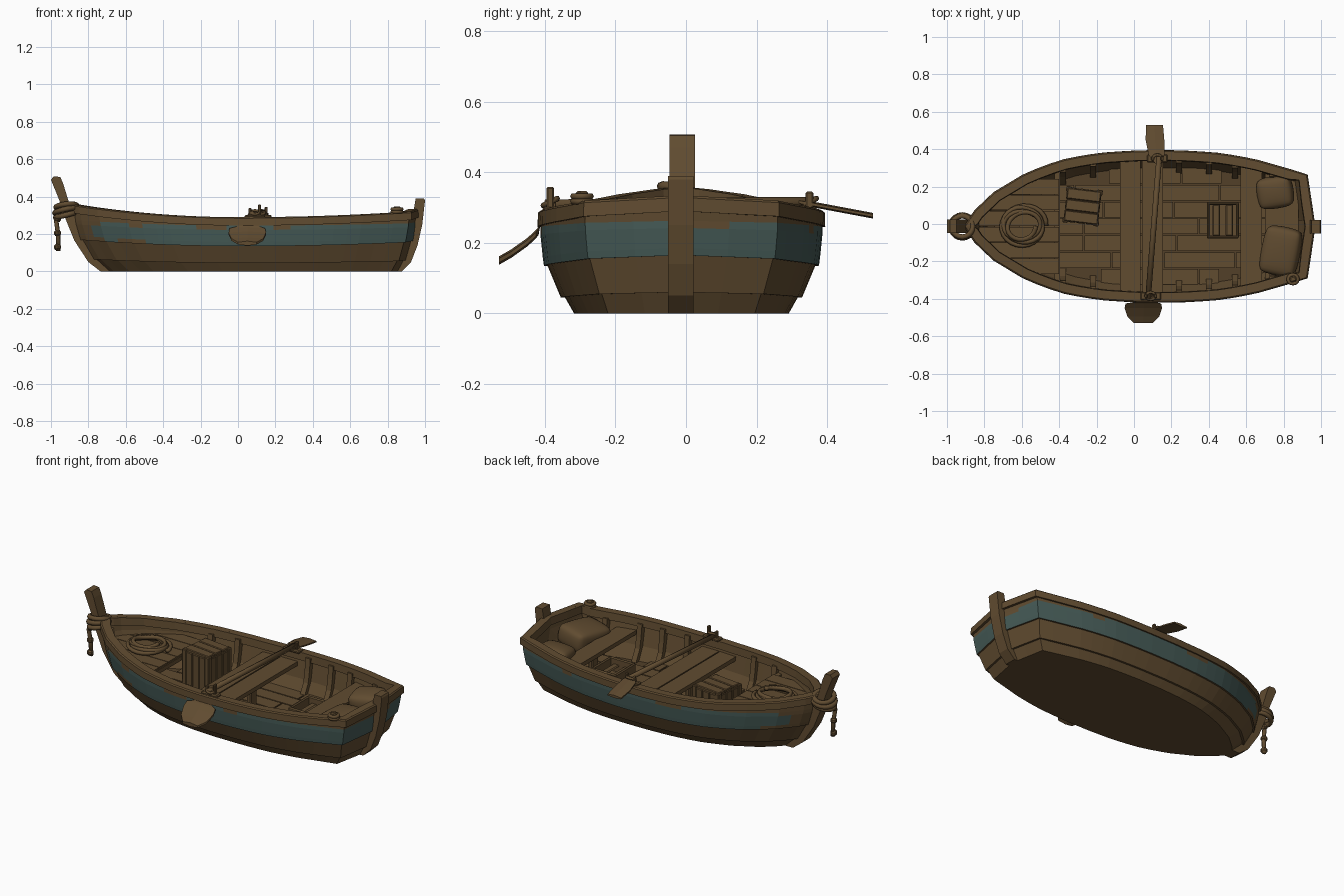
import bpy, bmesh, math, random
from mathutils import Vector, Matrix

if "Cube" in bpy.data.objects:
    bpy.data.objects.remove(bpy.data.objects["Cube"])
random.seed(4)
YC = -0.013  # hull centreline


def mat(name, c):
    m = bpy.data.materials.new(name)
    m.diffuse_color = (*c, 1)
    m.use_nodes = True
    m.node_tree.nodes["Principled BSDF"].inputs["Base Color"].default_value = m.diffuse_color
    return m


WOOD = mat("brown wood", (0.119, 0.072, 0.030))
DARK = mat("dark seam", (0.085, 0.051, 0.022))
BLUE = mat("faded blue paint", (0.060, 0.103, 0.094))


def finish(name, bm, mats, smooth=False):
    bmesh.ops.recalc_face_normals(bm, faces=bm.faces)
    me = bpy.data.meshes.new(name)
    bm.to_mesh(me)
    bm.free()
    for m in mats:
        me.materials.append(m)
    for p in me.polygons:
        p.use_smooth = smooth
    ob = bpy.data.objects.new(name, me)
    bpy.context.collection.objects.link(ob)
    return ob


def loft(name, rings, mats=(WOOD,), rule=None, caps=True, loop=False, smooth=False):
    bm = bmesh.new()
    vs = [[bm.verts.new(p) for p in r] for r in rings]
    n, k = len(rings[0]), len(rings)
    for i in range(k if loop else k - 1):
        a, b = vs[i], vs[(i + 1) % k]
        for j in range(n):
            f = bm.faces.new((a[j], a[(j + 1) % n], b[(j + 1) % n], b[j]))
            f.material_index = rule(i, j) if rule else 0
    if caps and not loop:
        bm.faces.new(vs[0])
        f = bm.faces.new(vs[-1])
        f.material_index = len(mats) - 1 if rule else 0
    return finish(name, bm, mats, smooth)


def prism(name, pts, fn, a, b):
    """Extrude a 2D polygon; fn(p, q, t) places it in space."""
    return loft(name, [[fn(p, q, t) for p, q in pts] for t in (a, b)])


def box(name, loc, size, rot=(0, 0, 0), bevel=0.006, m=WOOD):
    bm = bmesh.new()
    bmesh.ops.create_cube(bm, size=1, matrix=Matrix.Diagonal((*size, 1)))
    ob = finish(name, bm, [m])
    ob.location, ob.rotation_euler = loc, rot
    if bevel:
        mod = ob.modifiers.new("bevel", 'BEVEL')
        mod.width, mod.segments = bevel, 1
    return ob


def tube(name, pts, r, closed=False, sides=8):
    pts = [Vector(p) for p in pts]
    n, rings = len(pts), []
    for i, p in enumerate(pts):
        t = (pts[(i + 1) % n] - pts[i - 1]) if closed or 0 < i < n - 1 else \
            (pts[1] - pts[0] if i == 0 else pts[-1] - pts[-2])
        s = t.cross(Vector((1, 0, 0)) if abs(t.normalized().z) > .8 else Vector((0, 0, 1))).normalized()
        w = s.cross(t).normalized()
        rings.append([p + r * (math.cos(a) * s + math.sin(a) * w)
                      for a in (2 * math.pi * q / sides for q in range(sides))])
    return loft(name, rings, loop=closed, smooth=True)


def interp(tab, x):
    for a, b in zip(tab, tab[1:]):
        if x <= b[0]:
            t = max(0, (x - a[0]) / (b[0] - a[0]))
            return [p + (q - p) * t for p, q in zip(a, b)]
    return list(tab[-1])


# Hull lines: half-breadth along the length, and one row per level:
# z, bow x, stern corner x, stern centre x, breadth scale, bow rise, stern rise
BEAM = [(0, 0), (.03, .08), (.085, .175), (.17, .268), (.23, .315), (.29, .35), (.35, .372), (.41, .386),
        (.5, .397), (.6, .398), (.67, .394), (.74, .384), (.8, .368), (.86, .345), (1, .272)]
LEV = [(0, -.71, .82, .86, .765, 0, 0), (.045, -.78, .85, .89, .83, .02, .01),
       (.135, -.85, .885, .93, .95, .035, .02), (.245, -.89, .91, .95, 1, .03, .012),
       (.29, -.90, .92, .96, 1, .07, .03)]
U = [0, .015, .03, .055, .085, .125, .17, .21, .25, .29, .33, .37, .41, .46, .51, .555, .6,
     .65, .7, .74, .78, .82, .86, .91, .955, 1]


def ring(z, off=0, dz=0, flat=False):
    _, bow, side, cen, sc, rb, rs = interp(LEV, z)
    if flat:
        rb = rs = 0
    half = [(bow + u * (side - bow), interp(BEAM, u)[1] * sc,
             z + (rb if u < .5 else rs) * (2 * u - 1) ** 2) for u in U]
    mid = [((side + cen) / 2, half[-1][1] / 2, z + rs * 1.25)]
    pts = half + mid + [(cen, 0, z + rs * 1.5)] + [(x, -y, h) for x, y, h in reversed(half[1:] + mid)]
    out, n = [], len(pts)
    for i, (x, y, h) in enumerate(pts):
        a, b = pts[i - 1], pts[(i + 1) % n]
        t = Vector((b[0] - a[0], b[1] - a[1])).normalized()
        out.append((x - t.y * off, y + t.x * off + YC, h + dz))
    return out


def breadth(x, z):
    _, bow, side, _, sc, _, _ = interp(LEV, z)
    return interp(BEAM, (x - bow) / (side - bow))[1] * sc


# Lapped hull planks, inner skin and floor bed in one shell
spec = [(0, 0), (.045, 0), (.045, .012), (.135, .002), (.135, .012), (.158, .011), (.222, .006),
        (.245, .002), (.29, 0)]
rings = [ring(z, o) for z, o in spec]
rings += [ring(.29, -.03), ring(.245, -.03), ring(.135, -.03), ring(.065, -.03, flat=True)]
NR = len(rings[0])
chips = {(i, j) for i in (4, 6) for j in range(NR) if random.random() < (.08 if i == 4 else .16)}


def paint(i, j):
    if i in (4, 5, 6):
        edge = min(j, NR - 1 - j)
        return 0 if edge < (3 if i == 5 else 4) or (i, j) in chips else 1
    return 0


loft("hull", rings, (WOOD, BLUE, DARK), paint)

# Gunwale rail
loft("gunwale_rail", [ring(.29, .010, -.045), ring(.29, .009, -.006), ring(.29, .002, 0),
                      ring(.29, -.044, 0), ring(.29, -.048, -.045)], loop=True)

# Stem and stern posts
side_on = lambda p, q, t: (p, t + YC, q)
prism("bow_post", [(-1, .49), (-.985, .508), (-.95, .505), (-.935, .47), (-.895, .34), (-.84, .29),
                   (-.80, .12), (-.68, 0), (-.735, 0), (-.80, .05), (-.875, .165), (-.93, .30),
                   (-.955, .38)], side_on, -.034, .038)
prism("stern_post", [(1, .38), (.995, .39), (.95, .39), (.94, .33), (.90, .2), (.82, 0), (.875, 0),
                     (.925, .05), (.96, .14), (.985, .25)], side_on, -.038, .034)

# Floor planks
for k in range(7):
    y = -.27 + k * .09
    x = -.62
    while x < .8:
        end = x + random.uniform(.25, .5)
        a, b = x, min(end, .82)
        while a < b and breadth(a, .08) < abs(y) + .06:
            a += .02
        while b > a and breadth(b, .08) < abs(y) + .06:
            b -= .02
        if b - a > .06:
            box("floor_plank", ((a + b) / 2, y + YC, .069), (b - a - .008, .083, .014), bevel=0)
        x = end

# Ribs on both sides
for x in (-.38, -.22, .24, .40, .54, .74):
    for s in (1, -1):
        zs = (.065, .135, .2, .275)
        b = [(breadth(x, z) - .022, z) for z in zs]
        prism("rib", b + [(y - .035, z) for y, z in reversed(b)],
              lambda p, q, t, s=s: (t, s * p + YC, q), x - .016, x + .016)


# Seats: each plank follows the hull at its ends
def thwart(name, x0, x1, z):
    a, b = breadth(x0, z) - .028, breadth(x1, z) - .028
    prism(name, [(x0, -a), (x1, -b), (x1, b), (x0, a)], lambda p, q, t: (p, q + YC, t), z - .025, z)


thwart("middle_seat", -.075, .035, .225)
thwart("middle_seat", .042, .155, .225)
thwart("stern_seat", .57, .685, .225)
thwart("stern_locker", .70, .88, .16)
for x in (-.02, .1, .63):
    box("seat_support", (x, YC, .13), (.03, .06, .14))

# Bow deck in lengthwise planks
inv = [(y, -.885 + u * 1.79) for u, y in BEAM[:8]]
for k in range(-4, 4):
    y0, y1 = k * .085 + .002, (k + 1) * .085 - .002
    f = lambda y: min(-.41, interp(inv, abs(y) + .035)[1])
    ym = (y0 + y1) / 2
    if f(ym) < -.43:
        prism("bow_deck_plank", [(-.4, y0), (-.4, y1), (f(y1), y1), (f(ym), ym), (f(y0), y0)],
              lambda p, q, t: (p, q + YC, t), .225, .245)
thwart("bow_deck_beam", -.425, -.395, .235)

# Rope coil on the bow deck
coil = []
for i in range(97):
    a = i * math.pi / 12
    r = .125 - .012 * (i / 24) + .008 * math.sin(a * 1.7)
    coil.append((-.595 + r * math.cos(a), -.01 + .85 * r * math.sin(a), .257 + .007 * (i / 24) + .004 * math.sin(a * 2.3)))
tube("rope_coil", coil, .012, sides=6)

# Mooring rope wound on the bow post, with a hanging end
for k, (z, r) in enumerate(((.302, .058), (.325, .062), (.347, .056))):
    tube("post_rope", [(-.918 + r * math.cos(a), YC + r * math.sin(a),
                        z + .25 * r * math.cos(a + k * .6)) for a in (q * math.pi / 10 for q in range(20))],
         .014, closed=True)
tube("rope_end", [(-.955, YC - .03, .32), (-.972, YC - .03, .27), (-.962, YC - .025, .2), (-.962, YC - .02, .11)], .012)
for z in (.28, .205, .13):
    box("rope_knot", (-.965, YC - .025, z), (.036, .036, .032), (0, 0, .5), .01)

# Tall crate: body, corner posts, lid boards
R = Matrix.Rotation(-.12, 4, 'Z')


def crate_part(name, x, y, z, size, m=WOOD):
    p = R @ Vector((x, y, 0))
    box(name, (p.x - .275, p.y + .095, z), size, (0, 0, -.12), .004 if m is WOOD else 0, m)


crate_part("crate_body", 0, 0, .175, (.175, .175, .2), DARK)
for i in (-1, 1):
    for j in (-1, 1):
        crate_part("crate_post", i * .083, j * .083, .18, (.03, .03, .22))
for k in (-1, 0, 1):
    crate_part("crate_lid_board", 0, k * .06, .284, (.18, .057, .02))
    for s in (-1, 1):
        crate_part("crate_side_board", k * .052, s * .087, .178, (.05, .012, .2))
        crate_part("crate_side_board", s * .087, k * .052, .178, (.012, .05, .2))

# Small open box on the floor
box("box_base", (.475, .02, .085), (.15, .18, .02), bevel=0)
for s in (-1, 1):
    box("box_side", (.475 + s * .078, .02, .125), (.016, .19, .1))
    box("box_side", (.475, .02 + s * .09, .125), (.17, .016, .1))
    box("box_slat", (.475 + s * .035, .02, .135), (.04, .17, .012))

# Plump sacks at the stern
for x, y, sx, sy, r in ((.755, .17, .18, .16, .15), (.785, -.145, .19, .24, -.2)):
    ob = box("sack", (x, y, .215), (sx * 1.12, sy * 1.12, .14), (.1, -.12, r), .03)
    mod = ob.modifiers.new("round", 'SUBSURF')
    mod.levels = mod.render_levels = 2
    for p in ob.data.polygons:
        p.use_smooth = True

# Oar shaft and its two blades
tube("oar_shaft", [(.075, -.40, .308), (.135, .36, .316)], .015)


def blade(stations, h):
    loft("oar_blade", [[(x - w, y, z - h / 2), (x, y, z - h), (x + w, y, z - h / 2),
                        (x + w, y, z + h / 2), (x, y, z + h), (x - w, y, z + h / 2)]
                       for x, y, z, w in stations])


blade([(.078, -.37, .308, .02), (.07, -.41, .28, .03), (.055, -.418, .235, .06), (.05, -.425, .225, .095),
       (.05, -.45, .202, .1), (.05, -.495, .17, .085), (.05, -.53, .15, .05)], .012)
blade([(.132, .32, .316, .016), (.12, .37, .307, .042), (.112, .45, .292, .05), (.11, .53, .277, .045)], .008)

# Oarlocks
for y, x, top in ((-.385, .09, .358), (.35, .125, .345)):
    box("oarlock_block", (x, y, .292), (.11, .045, .02))
    for s in (-1, 1):
        h = top - (s < 0) * .02 - .29
        box("oarlock_pin", (x + s * .026, y, .29 + h / 2), (.016, .022, h), bevel=.004)
    tube("oarlock_rope", [(x + .024 * math.cos(a), y + .02 * math.sin(a), .316 + .01 * math.sin(a))
                          for a in (q * math.pi / 6 for q in range(12))], .008, closed=True, sides=6)

# Rope-wrapped cleat on the stern corner
box("cleat", (.85, -.295, .325), (.035, .03, .045), (0, 0, .3))
for z in (.318, .332):
    tube("cleat_rope", [(.85 + .026 * math.cos(a), -.295 + .024 * math.sin(a), z)
                        for a in (q * math.pi / 6 for q in range(12))], .01, closed=True, sides=6)
